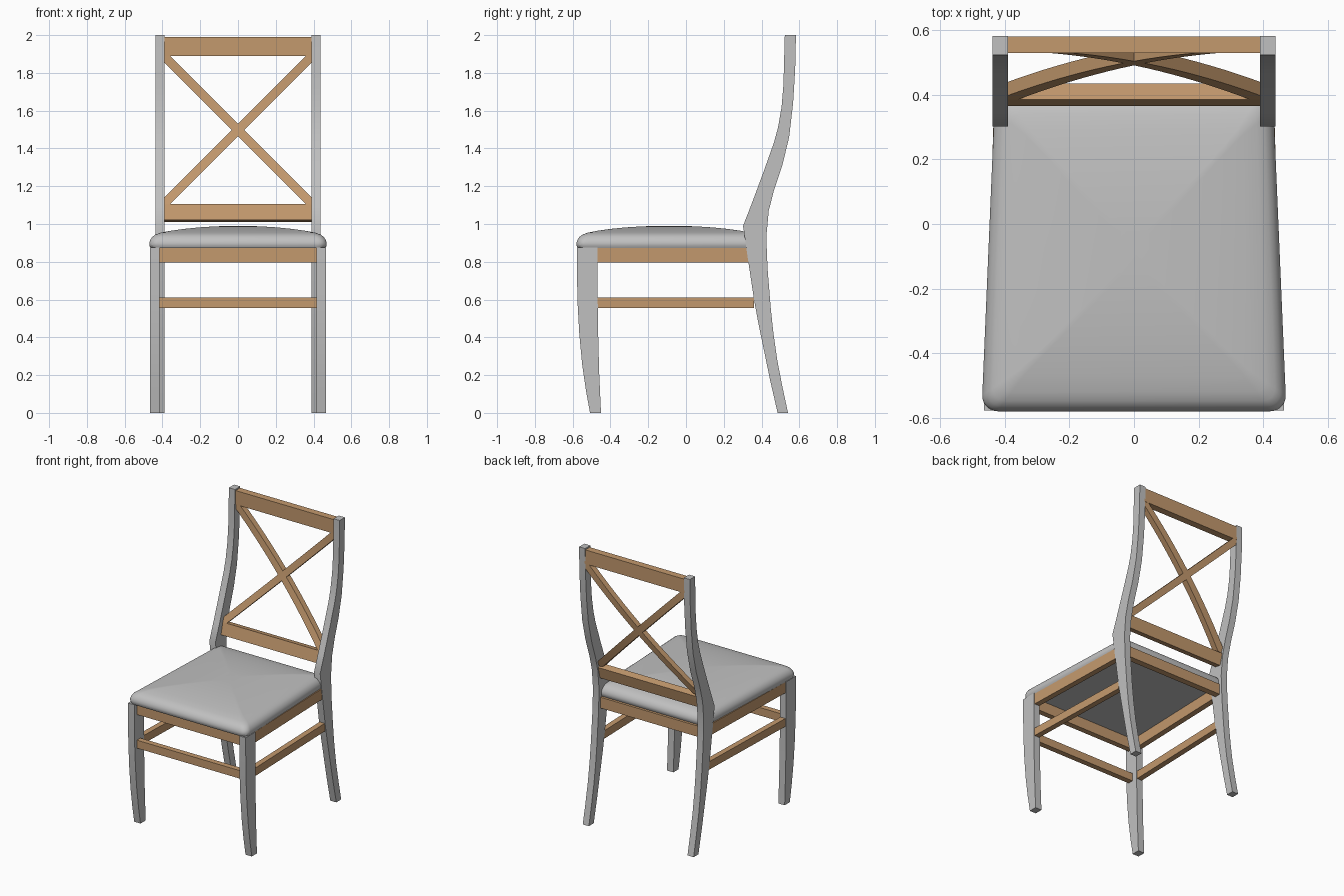
import bpy
import bmesh
from math import cos, sin, pi, radians

cube = bpy.data.objects.get("Cube")
if cube:
    bpy.data.objects.remove(cube, do_unlink=True)


def material(name, rgb):
    mat = bpy.data.materials.new(name)
    mat.use_nodes = True
    mat.diffuse_color = (*rgb, 1)
    mat.node_tree.nodes["Principled BSDF"].inputs["Base Color"].default_value = (*rgb, 1)
    return mat


GREY = material("soft grey", (0.53, 0.53, 0.53))
WOOD = material("light wood", (0.55, 0.32, 0.155))


def loft(name, rings, mat, mirror=False):
    """Skin a list of equal-length vertex rings and cap both ends."""
    bm = bmesh.new()
    loops = [[bm.verts.new(p) for p in ring] for ring in rings]
    for a, b in zip(loops, loops[1:]):
        for i in range(len(a)):
            j = (i + 1) % len(a)
            bm.faces.new((a[i], a[j], b[j], b[i]))
    bm.faces.new(loops[0][::-1])
    bm.faces.new(loops[-1])
    bmesh.ops.recalc_face_normals(bm, faces=bm.faces)
    mesh = bpy.data.meshes.new(name)
    bm.to_mesh(mesh)
    bm.free()
    mesh.materials.append(mat)
    obj = bpy.data.objects.new(name, mesh)
    bpy.context.collection.objects.link(obj)
    if mirror:
        obj.modifiers.new("mirror", "MIRROR")
    bpy.ops.object.select_all(action="DESELECT")
    obj.select_set(True)
    bpy.context.view_layer.objects.active = obj
    bpy.ops.object.shade_smooth_by_angle(angle=radians(30))
    return obj


def side_profile(name, pts, x0, x1, mat, mirror=False):
    """Extrude a (y, z) outline across x."""
    return loft(name, [[(x, y, z) for y, z in pts] for x in (x0, x1)], mat, mirror)


def plan_profile(name, pts, z0, z1, mat, mirror=False):
    """Extrude an (x, y) outline up z."""
    return loft(name, [[(x, y, z) for x, y in pts] for z in (z0, z1)], mat, mirror)


def rectangle(a0, a1, b0, b1):
    return [(a0, b0), (a1, b0), (a1, b1), (a0, b1)]


# Curved back posts, running from foot to crest
post_front = [(0.485, 0), (0.446, 0.17), (0.413, 0.33), (0.384, 0.47), (0.36, 0.6),
              (0.33, 0.8), (0.302, 0.99), (0.345, 1.1), (0.412, 1.28), (0.465, 1.43),
              (0.487, 1.51), (0.506, 1.62), (0.516, 1.74), (0.523, 2)]
post_back = [(0.54, 0), (0.51, 0.14), (0.483, 0.28), (0.463, 0.42), (0.449, 0.55),
             (0.432, 0.76), (0.425, 0.93), (0.438, 1.07), (0.466, 1.18), (0.51, 1.31),
             (0.546, 1.46), (0.567, 1.64), (0.578, 1.82), (0.582, 2)]
side_profile("back_posts", post_front + post_back[::-1], 0.39, 0.438, GREY, True)

# Tapered front legs
leg_front = [(-0.508, 0), (-0.53, 0.12), (-0.55, 0.26), (-0.565, 0.42), (-0.575, 0.6), (-0.578, 0.875)]
leg_back = [(-0.45, 0), (-0.46, 0.22), (-0.467, 0.5), (-0.468, 0.875)]
side_profile("front_legs", leg_front + leg_back[::-1], 0.415, 0.465, GREY, True)

# Aprons under the seat and stretchers below them
side_plan = [(0.42, -0.5), (0.46, -0.5), (0.434, 0.36), (0.394, 0.36)]
for part, z0, z1 in (("apron", 0.795, 0.872), ("stretcher", 0.555, 0.612)):
    plan_profile("side_" + part + "s", side_plan, z0, z1, WOOD, True)
    plan_profile("front_" + part, rectangle(-0.42, 0.42, -0.55, -0.51), z0, z1, WOOD)
plan_profile("back_apron", rectangle(-0.395, 0.395, 0.365, 0.41), 0.795, 0.872, WOOD)

# Crest rail and leaning lower back rail
side_profile("crest_rail", rectangle(0.53, 0.58, 1.89, 1.99), -0.395, 0.395, WOOD)
side_profile("lower_back_rail", [(0.365, 1.022), (0.414, 1.011), (0.435, 1.094), (0.385, 1.105)],
             -0.395, 0.395, WOOD)


# Crossed back slats, bowed to follow the posts
def bow(z):
    return 0.537 - 0.24 * (1.9 - z) ** 2


def slat_section(x, slope):
    mid = 1.497 + slope * x
    low, high = max(mid - 0.033, 1.1), min(mid + 0.033, 1.92)
    return [(x, bow(z) + d, z) for z, d in ((low, 0), (low, 0.042), (high, 0.042), (high, 0))]


for name, slope in (("rising_slat", 1), ("falling_slat", -1)):
    loft(name, [slat_section(-0.4 + i * 0.04, slope) for i in range(21)], WOOD)


# Domed cushion: rounded outlines stacked with growing inset, narrowing to the back
def cushion_ring(inset, z):
    half_x, half_y, mid_y = 0.472 - inset, 0.49 - inset, -0.09
    r = max(0.05 - inset * 0.3, 0.012)
    ring = []
    for quarter, (sx, sy) in enumerate(((1, 1), (-1, 1), (-1, -1), (1, -1))):
        for k in range(7):
            a = (quarter + k / 6) * pi / 2
            x = sx * (half_x - r) + r * cos(a)
            y = mid_y + sy * (half_y - r) + r * sin(a)
            ring.append((x * (1 - 0.09 * (y + 0.58)), y, z))
    return ring


layers = [(0.008, 0.872), (0.001, 0.885), (0, 0.9), (0.005, 0.916), (0.016, 0.932), (0.032, 0.944),
          (0.06, 0.954), (0.11, 0.964), (0.18, 0.974), (0.26, 0.982), (0.34, 0.987), (0.42, 0.99)]
loft("seat_cushion", [cushion_ring(i, z) for i, z in layers], GREY)
